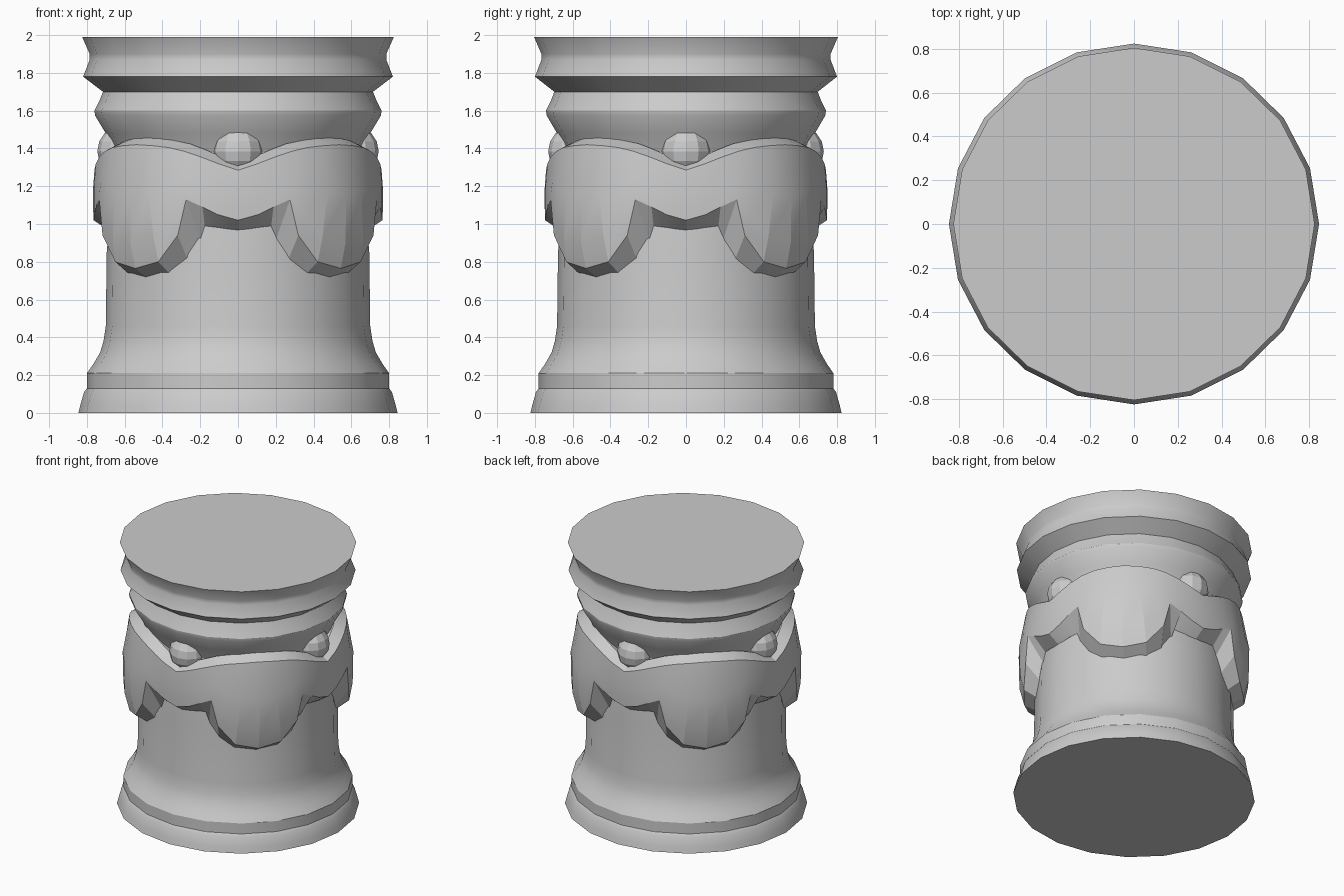
import bpy, bmesh
from math import sin, cos, radians, pi

if "Cube" in bpy.data.objects:
    bpy.data.objects.remove(bpy.data.objects["Cube"])

Y_SCALE = 0.975


def loft(name, rows, close_rows=False, caps=False, angle=25):
    """Skin rings of (angle in degrees, radius, z) points."""
    bm = bmesh.new()
    rings = [[bm.verts.new((r * sin(radians(a)), -r * cos(radians(a)) * Y_SCALE, z))
              for a, r, z in row] for row in rows]
    n = len(rings[0])
    pairs = list(zip(rings, rings[1:]))
    if close_rows:
        pairs.append((rings[-1], rings[0]))
    for lo, hi in pairs:
        for i in range(n):
            j = (i + 1) % n
            bm.faces.new((lo[i], lo[j], hi[j], hi[i]))
    if caps:
        bm.faces.new(rings[0][::-1])
        bm.faces.new(rings[-1])
    bmesh.ops.recalc_face_normals(bm, faces=bm.faces)
    me = bpy.data.meshes.new(name)
    bm.to_mesh(me)
    bm.free()
    ob = bpy.data.objects.new(name, me)
    bpy.context.collection.objects.link(ob)
    bpy.context.view_layer.objects.active = ob
    ob.select_set(True)
    bpy.ops.object.shade_smooth_by_angle(angle=radians(angle))
    ob.select_set(False)
    return ob


# Column: moulded base, straight shaft, flared neck and grooved rim
profile = [(0.845, 0.0), (0.835, 0.04), (0.815, 0.11), (0.80, 0.13), (0.80, 0.21),
           (0.765, 0.26), (0.73, 0.32), (0.712, 0.38), (0.70, 0.46), (0.695, 0.85),
           (0.67, 1.15), (0.655, 1.38), (0.70, 1.48), (0.757, 1.575), (0.76, 1.60),
           (0.735, 1.65), (0.715, 1.70), (0.82, 1.78), (0.785, 1.87), (0.785, 1.90),
           (0.825, 1.99)]
SIDES = 20
loft("column", [[(i * 360 / SIDES, r, z) for i in range(SIDES)] for r, z in profile],
     caps=True)


# Draped band: one eighth of each edge, mirrored and repeated four times
def around(eighth):
    quarter = eighth + [(90 - a, r, z) for a, r, z in eighth[-2:0:-1]]
    return [(a + 90 * q, r, z) for q in range(4) for a, r, z in quarter]


inner_bottom = [(0, .68, .965), (8, .68, .98), (15, .68, .99), (17, .68, .91),
                (23, .68, .81), (32, .68, .735), (45, .68, .715)]
outer_bottom = [(0, .765, 1.02), (8, .768, 1.05), (14, .775, 1.09), (20.5, .785, 1.13),
                (24, .785, .94), (33, .775, .80), (45, .77, .765)]
low_face = [(0, .767, 1.08), (8, .77, 1.10), (15, .775, 1.13), (21, .785, 1.17),
            (26, .792, 1.04), (34, .80, .93), (45, .805, .90)]
mid_face = [(0, .768, 1.18), (8, .77, 1.20), (15, .772, 1.22), (22, .78, 1.24),
            (28, .79, 1.20), (36, .805, 1.16), (45, .81, 1.15)]
outer_top = [(0, .76, 1.285), (8, .76, 1.32), (15, .76, 1.355), (22, .76, 1.385),
             (29, .76, 1.405), (37, .76, 1.415), (45, .76, 1.42)]
inner_top = [(0, .68, 1.33), (8, .68, 1.36), (15, .68, 1.395), (22, .68, 1.425),
             (29, .68, 1.44), (37, .68, 1.455), (45, .68, 1.455)]
hidden_top = [(a, .60, z - .03) for a, r, z in inner_top]
hidden_bottom = [(a, .60, z + .05) for a, r, z in inner_bottom]
loft("draped_band",
     [around(e) for e in (hidden_bottom, inner_bottom, outer_bottom, low_face, mid_face,
                          outer_top, inner_top, hidden_top)],
     close_rows=True, angle=12)

# Small domes above each dip of the band
for k in range(4):
    a = k * pi / 2
    bpy.ops.mesh.primitive_uv_sphere_add(
        segments=12, ring_count=8, radius=0.135,
        location=(0.61 * sin(a), -0.61 * cos(a) * Y_SCALE, 1.385))
    bpy.context.object.name = "dome_%d" % (k + 1)
